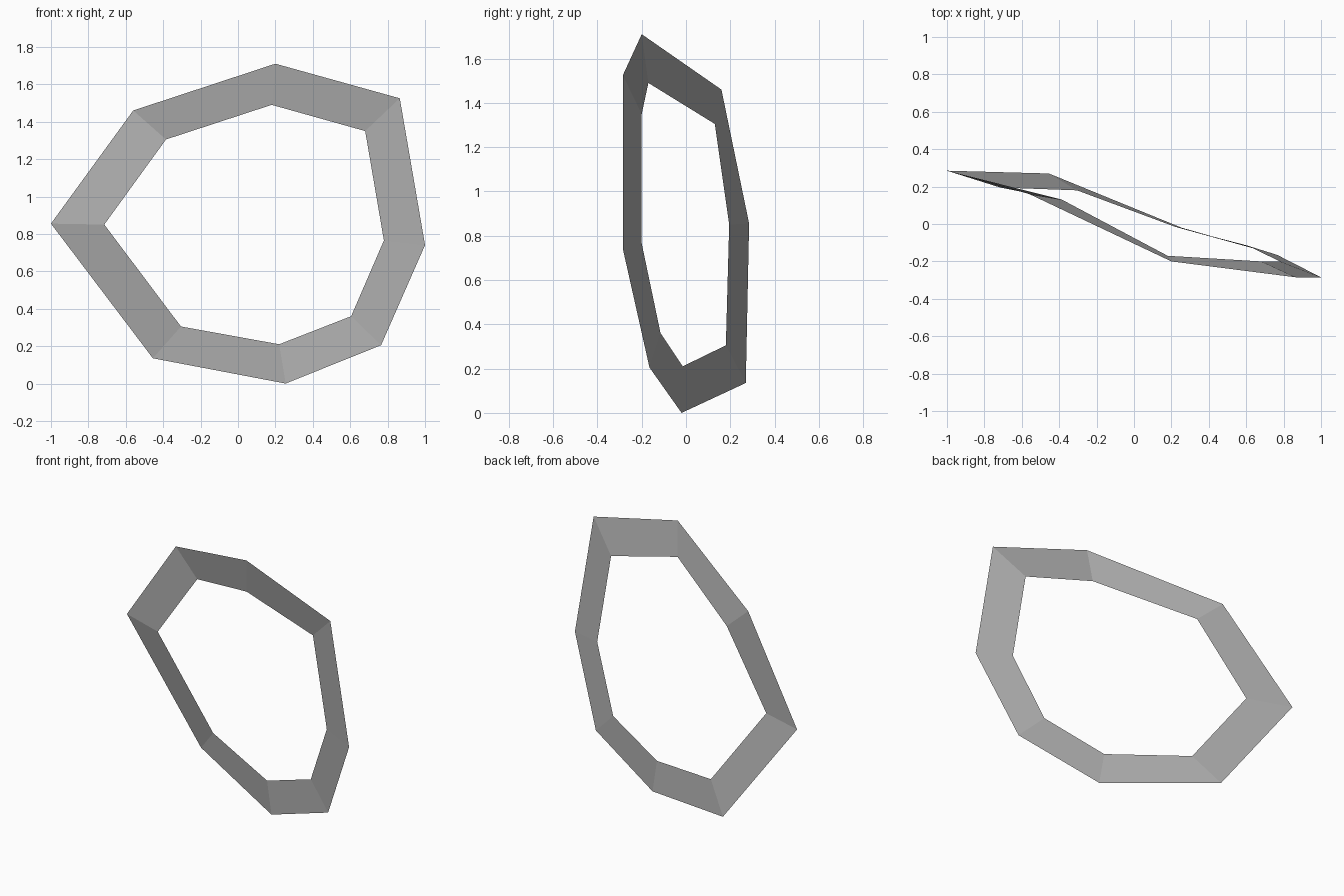
import bpy
import bmesh

if "Cube" in bpy.data.objects:
    bpy.data.objects.remove(bpy.data.objects["Cube"])

# Corner pairs of the faceted band: outer rim point, inner rim point
RIM = [
    ((-1.00, 0.285, 0.855), (-0.715, 0.195, 0.85)),
    ((-0.56, 0.16, 1.46), (-0.385, 0.13, 1.305)),
    ((0.20, -0.20, 1.71), (0.18, -0.17, 1.49)),
    ((0.865, -0.285, 1.525), (0.68, -0.20, 1.35)),
    ((1.00, -0.285, 0.74), (0.78, -0.20, 0.765)),
    ((0.765, -0.165, 0.205), (0.605, -0.115, 0.36)),
    ((0.255, -0.02, 0.0), (0.22, -0.015, 0.21)),
    ((-0.455, 0.27, 0.135), (-0.305, 0.18, 0.305)),
]

# Plain grey finish
grey = bpy.data.materials.new("plain_grey")
grey.diffuse_color = (0.45, 0.45, 0.45, 1.0)
grey.use_nodes = True
grey.node_tree.nodes["Principled BSDF"].inputs["Base Color"].default_value = grey.diffuse_color

# Open ring: a thin sheet of eight flat panels facing the front
bm = bmesh.new()
pairs = [(bm.verts.new(o), bm.verts.new(i)) for o, i in RIM]
for k, (outer, inner) in enumerate(pairs):
    next_outer, next_inner = pairs[(k + 1) % len(pairs)]
    bm.faces.new((outer, inner, next_inner, next_outer))

mesh = bpy.data.meshes.new("eight_sided_ring")
bm.to_mesh(mesh)
bm.free()
mesh.materials.append(grey)
ring = bpy.data.objects.new("eight_sided_ring", mesh)
bpy.context.collection.objects.link(ring)
